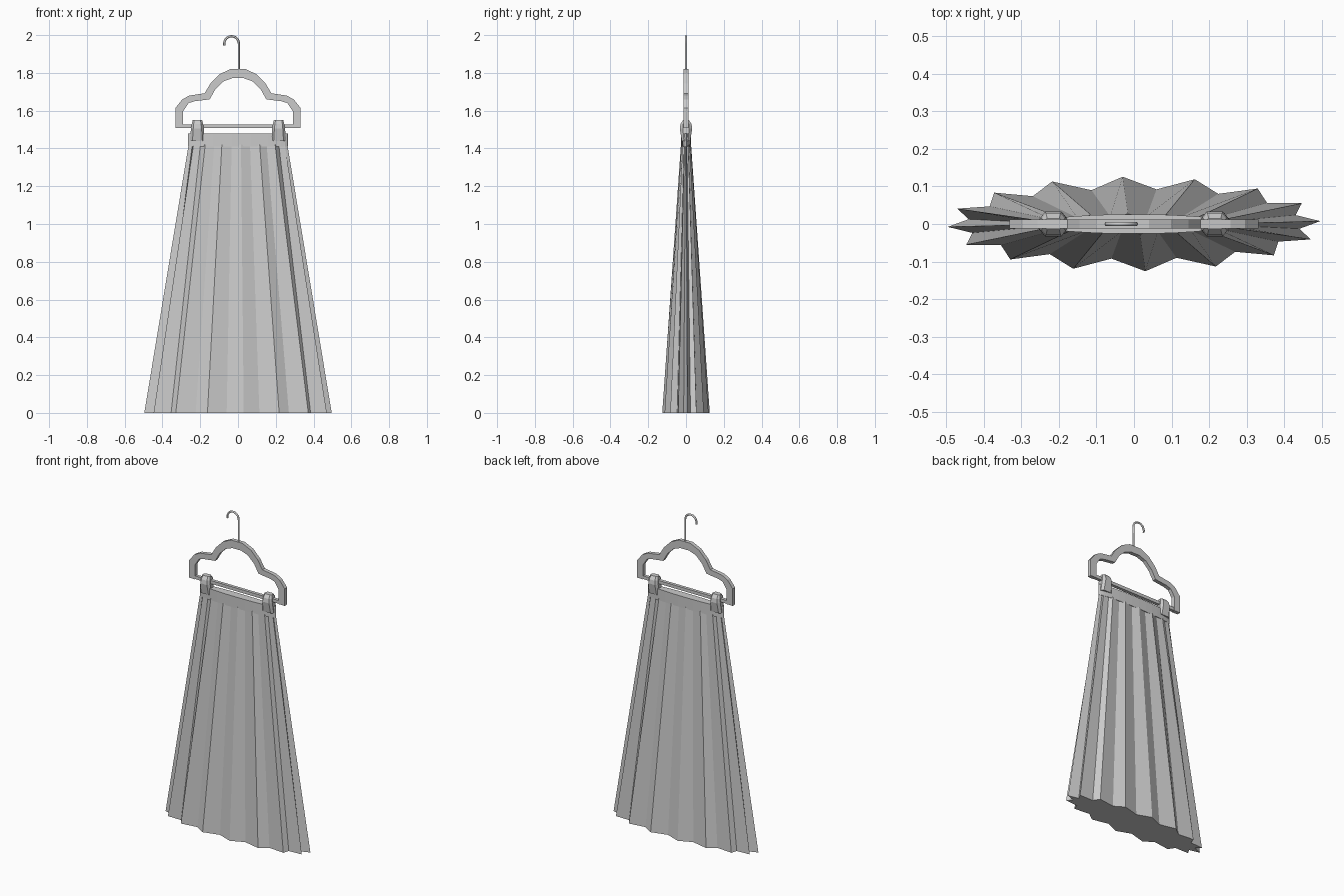
import bpy, bmesh, math
from mathutils import Vector

cube = bpy.data.objects.get("Cube")
if cube:
    bpy.data.objects.remove(cube, do_unlink=True)

grey = bpy.data.materials.new("light grey")
grey.use_nodes = True
colour = (0.6, 0.6, 0.6, 1)
grey.diffuse_color = colour
grey.node_tree.nodes["Principled BSDF"].inputs["Base Color"].default_value = colour


def finish(name, bm):
    bmesh.ops.recalc_face_normals(bm, faces=bm.faces[:])
    mesh = bpy.data.meshes.new(name)
    bm.to_mesh(mesh)
    bm.free()
    mesh.materials.append(grey)
    obj = bpy.data.objects.new(name, mesh)
    bpy.context.collection.objects.link(obj)
    return obj


def loft(name, rings):
    """Join equal closed rings of points and cap both ends."""
    bm = bmesh.new()
    rows = [[bm.verts.new(p) for p in ring] for ring in rings]
    n = len(rows[0])
    for a, b in zip(rows, rows[1:]):
        for i in range(n):
            j = (i + 1) % n
            bm.faces.new((a[i], a[j], b[j], b[i]))
    bm.faces.new(rows[0])
    bm.faces.new(rows[-1])
    return finish(name, bm)


# Pleated skirt and waistband: rings alternating between ridges and valleys
PLEATS = 16


def pleat_ring(z, ridge, valley):
    ring = []
    for i in range(2 * PLEATS):
        t = math.radians(3.5) + math.pi * i / PLEATS
        rx, ry = valley if i % 2 else ridge
        ring.append((rx * math.cos(t), ry * math.sin(t), z))
    return ring


loft("pleated_skirt", [pleat_ring(0, (0.497, 0.126), (0.445, 0.093)),
                       pleat_ring(1.42, (0.262, 0.027), (0.25, 0.021))])
loft("waistband", [pleat_ring(1.41, (0.264, 0.026), (0.262, 0.026)),
                   pleat_ring(1.48, (0.264, 0.026), (0.262, 0.026))])

# Hanger frame: half outlines mirrored into one flat arch with thickness
outer = [(0.332, 1.507), (0.332, 1.613), (0.295, 1.66), (0.257, 1.68),
         (0.177, 1.692), (0.145, 1.745), (0.098, 1.793), (0.04, 1.82)]
inner = [(0.29, 1.507), (0.29, 1.597), (0.262, 1.64), (0.23, 1.65),
         (0.15, 1.66), (0.12, 1.713), (0.077, 1.755), (0.03, 1.772)]


def mirrored(half):
    return half + [(-x, z) for x, z in reversed(half)]


DEPTH = 0.012
loft("hanger_frame", [[(ox, -DEPTH, oz), (ox, DEPTH, oz), (ix, DEPTH, iz), (ix, -DEPTH, iz)]
                      for (ox, oz), (ix, iz) in zip(mirrored(outer), mirrored(inner))])

# Crossbar
loft("hanger_crossbar", [[(x, y * 0.01, 1.518 + z * 0.01)
                          for y, z in ((-1, -1), (1, -1), (1, 1), (-1, 1))]
                         for x in (-0.295, 0.295)])

# Wire hook: straight stem then a half circle
path = [(0.005, 1.80)] + [(-0.034 + 0.039 * math.cos(a), 1.954 + 0.04 * math.sin(a))
                          for a in [math.pi * k / 12 for k in range(13)]] + [(-0.072, 1.945)]
curve = bpy.data.curves.new("hook_path", "CURVE")
curve.dimensions = "3D"
curve.bevel_depth = 0.006
curve.bevel_resolution = 1
curve.use_fill_caps = True
spline = curve.splines.new("POLY")
spline.points.add(len(path) - 1)
for point, (x, z) in zip(spline.points, path):
    point.co = (x, 0, z, 1)
curve.materials.append(grey)
hook = bpy.data.objects.new("wire_hook", curve)
bpy.context.collection.objects.link(hook)

# Clips: chamfered sections, widest in depth where they grip the bar
section = [(1, -0.5), (1, 0.5), (0.65, 1), (-0.65, 1),
           (-1, 0.5), (-1, -0.5), (-0.65, -1), (0.65, -1)]
for side, centre in (("left", 0.215), ("right", -0.215)):
    loft(side + "_clip", [[(centre + u * w, v * d, z) for u, v in section]
                          for z, w, d in ((1.44, 0.04, 0.022), (1.505, 0.034, 0.033),
                                          (1.53, 0.03, 0.029), (1.55, 0.025, 0.015))])
